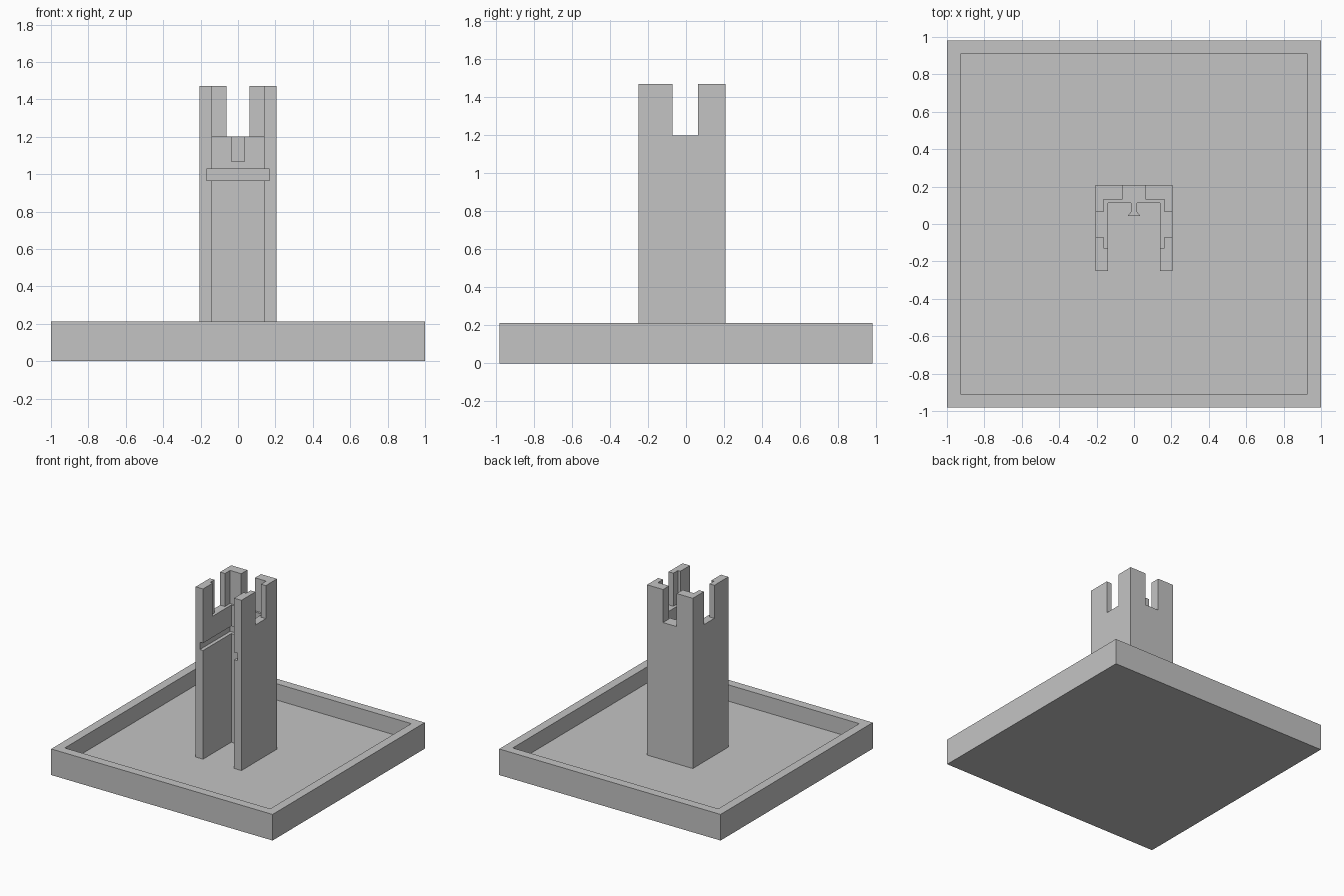
import bpy
import bmesh

default = bpy.data.objects.get("Cube")
if default:
    bpy.data.objects.remove(default, do_unlink=True)

grey = bpy.data.materials.new("plain_grey")
grey.use_nodes = True
COLOUR = (0.55, 0.55, 0.55, 1)
grey.diffuse_color = COLOUR
grey.node_tree.nodes["Principled BSDF"].inputs["Base Color"].default_value = COLOUR


def prism(name, outline, z0, z1):
    """Extrude a flat outline from z0 up to z1."""
    bm = bmesh.new()
    face = bm.faces.new([bm.verts.new((x, y, z0)) for x, y in outline])
    top = bmesh.ops.extrude_face_region(bm, geom=[face])["geom"]
    bmesh.ops.translate(bm, vec=(0, 0, z1 - z0),
                        verts=[g for g in top if isinstance(g, bmesh.types.BMVert)])
    bmesh.ops.recalc_face_normals(bm, faces=bm.faces)
    mesh = bpy.data.meshes.new(name)
    bm.to_mesh(mesh)
    bm.free()
    mesh.materials.append(grey)
    obj = bpy.data.objects.new(name, mesh)
    bpy.context.collection.objects.link(obj)
    return obj


def box(name, half_x, y0, y1, z0, z1):
    outline = [(-half_x, y0), (half_x, y0), (half_x, y1), (-half_x, y1)]
    return prism(name, outline, z0, z1)


def carve(target, *cutters):
    """Cut boxes out of the target, then remove them."""
    bpy.context.view_layer.objects.active = target
    for cutter in cutters:
        cutter.hide_render = True
        mod = target.modifiers.new("cut", "BOOLEAN")
        mod.operation = "DIFFERENCE"
        mod.solver = "EXACT"
        mod.object = cutter
        bpy.ops.object.modifier_apply(modifier=mod.name)
        bpy.data.objects.remove(cutter, do_unlink=True)


FLOOR, RIM, LEDGE, TOP = 0.08, 0.213, 1.2, 1.47

# Square tray with a raised rim
tray = box("base_tray", 1, -0.982, 0.982, 0, RIM)
carve(tray, box("tray_hollow", 0.928, -0.91, 0.91, FLOOR, 0.5))

# Three-sided tower, open at the front
tower = box("tower", 0.207, -0.251, 0.208, FLOOR, TOP)
carve(
    tower,
    box("shaft", 0.14, -0.5, 0.113, 0, 2),
    # Thinner walls above the ledge
    box("upper_rebate", 0.163, -0.127, 0.13, LEDGE, 2),
    # Gaps between the battlements
    box("side_gaps", 0.5, -0.07, 0.064, LEDGE, 2),
    box("back_gap", 0.062, 0, 0.5, LEDGE, 2),
    # Horizontal shelf groove
    box("shelf_groove", 0.169, -0.5, 0.14, 0.967, 1.028),
)

# Small flared hook on the inside of the back wall
right = [(0.017, 0.12), (0.017, 0.064), (0.034, 0.043)]
prism("back_hook", right + [(-x, y) for x, y in reversed(right)], 1.064, LEDGE)
